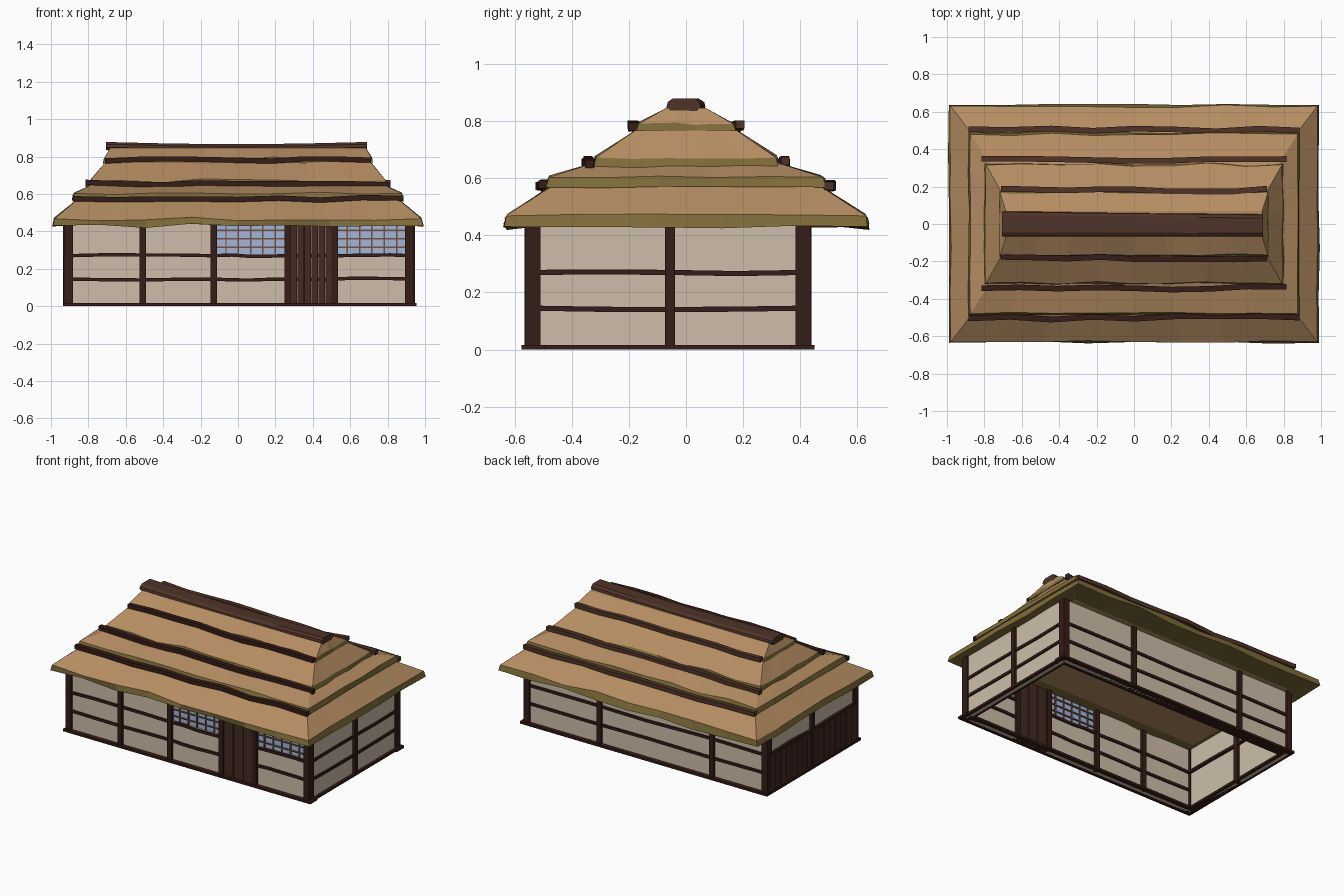
import bpy, random
from math import sin
from mathutils import Vector

if "Cube" in bpy.data.objects:
    bpy.data.objects.remove(bpy.data.objects["Cube"])

random.seed(4)

def mat(name, r, g, b):
    m = bpy.data.materials.new(name)
    m.diffuse_color = [(c / 255) ** 2.2 for c in (r, g, b)] + [1]
    m.use_nodes = True
    m.node_tree.nodes["Principled BSDF"].inputs["Base Color"].default_value = m.diffuse_color
    return m

THATCH = mat("thatch", 180, 140, 98)
EDGE = mat("thatch_edge", 126, 108, 60)
WOOD = mat("dark_wood", 56, 34, 29)
RIDGE = mat("ridge_wood", 80, 54, 44)
DOOR = mat("door_wood", 70, 46, 38)
PLASTER = mat("plaster", 204, 188, 168)
GLASS = mat("window_paper", 160, 180, 215)
LATTICE = mat("lattice_wood", 120, 80, 62)

def make(name, verts, faces, mats, idx=None):
    me = bpy.data.meshes.new(name)
    me.from_pydata(verts, [], faces)
    for m in mats:
        me.materials.append(m)
    for i, k in enumerate(idx or []):
        me.polygons[i].material_index = k
    ob = bpy.data.objects.new(name, me)
    bpy.context.collection.objects.link(ob)
    return ob

def beam(name, pts, w, h, m):
    """Rectangular beam through points; w is horizontal width, h is height."""
    pts = [Vector(p) for p in pts]
    side = (pts[-1] - pts[0]).cross(Vector((0, 0, 1))).normalized() * w / 2
    up = Vector((0, 0, h / 2))
    v, f = [], []
    for p in pts:
        v += [p - side - up, p + side - up, p + side + up, p - side + up]
    for i in range(len(pts) - 1):
        a = 4 * i
        f += [(a + k, a + (k + 1) % 4, a + 4 + (k + 1) % 4, a + 4 + k) for k in range(4)]
    n = len(v)
    return make(name, v, f + [(3, 2, 1, 0), (n - 4, n - 3, n - 2, n - 1)], [m])

def box(name, x0, x1, y0, y1, z0, z1, m):
    ym, zm = (y0 + y1) / 2, (z0 + z1) / 2
    return beam(name, [(x0, ym, zm), (x1, ym, zm)], y1 - y0, z1 - z0, m)

X0, X1, Y0, Y1, TOP = -0.905, 0.915, -0.535, 0.41, 0.455

# Plaster walls (front wall has openings for the door and two windows)
T = 0.012
box("back_wall", X0, X1, Y1 - T, Y1 + T, 0, TOP, PLASTER)
box("left_wall", X0 - T, X0 + T, Y0, Y1, 0, TOP, PLASTER)
box("right_wall", X1 - T, X1 + T, Y0, Y1, 0, TOP, PLASTER)
box("front_wall_left", X0, -0.13, Y0 - T, Y0 + T, 0, TOP, PLASTER)
for a, b in ((-0.13, 0.265), (0.517, X1)):
    box("front_wall_under_window", a, b, Y0 - T, Y0 + T, 0, 0.28, PLASTER)
    box("window_pane", a, b, Y0 - 0.005, Y0 + 0.005, 0.28, TOP, GLASS)
    for i in range(1, 6):
        x = a + (b - a) * i / 6
        box("window_lattice_upright", x - .004, x + .004, Y0 - .012, Y0 + .012, 0.28, TOP, LATTICE)
    for z in (0.315, 0.36, 0.405):
        box("window_lattice_bar", a, b, Y0 - .012, Y0 + .012, z - .004, z + .004, LATTICE)

# Plank door and plank cladding on the left side
for i in range(6):
    x = 0.28 + i * 0.0375
    d = 0.006 * (i % 2)
    box("door_plank", x, x + 0.036, Y0 - 0.018 - d, Y0 + 0.015 + d, 0, TOP, DOOR)
n = 16
for i in range(n):
    y = Y0 + (Y1 - Y0) * i / n
    d = 0.005 * (i % 2)
    box("side_plank", X0 - 0.022 - d, X0, y + 0.002, y + 0.057, 0.01, 0.26, DOOR)

# Posts
P = 0.022
for x in (X0, X1):
    for y in (Y0, Y1):
        box("corner_post", x - P, x + P, y - 0.026, y + 0.026, 0, TOP, WOOD)
    box("side_post", x - 0.03, x + 0.03, -0.074, -0.038, 0, TOP, WOOD)
for x in (-0.51, -0.13, 0.265, 0.517):
    box("front_post", x - 0.017, x + 0.017, Y0 - 0.03, Y0 + 0.03, 0, TOP, WOOD)
for x in (-0.5, 0.36):
    box("back_post", x - 0.017, x + 0.017, Y1 - 0.03, Y1 + 0.03, 0, TOP, WOOD)

# Horizontal rails, slightly wobbly, and ground sills
def rail(name, p, q, z, w=0.045, h=0.018):
    p, q = Vector(p), Vector(q)
    pts = []
    for i in range(5):
        c = p.lerp(q, i / 4)
        c.z = z + (random.uniform(-0.006, 0.006) if 0 < i < 4 else 0)
        pts.append(c)
    beam(name, pts, w, h, WOOD)

for z in (0.145, 0.27):
    for a, b in ((X0, -0.13), (-0.13, 0.265), (0.517, X1)):
        rail("front_rail", (a, Y0, 0), (b, Y0, 0), z)
    rail("back_rail", (X0, Y1, 0), (X1, Y1, 0), z)
    rail("right_rail", (X1, Y0, 0), (X1, Y1, 0), z)
rail("left_rail", (X0, Y0, 0), (X0, Y1, 0), 0.27, 0.06)
for y in (Y0, Y1):
    box("long_sill", X0 - 0.02, X1 + 0.04, y - 0.04, y + 0.04, 0, 0.016, WOOD)
for x in (X0, X1):
    box("short_sill", x - 0.03, x + 0.03, Y0 - 0.04, Y1 + 0.04, 0, 0.016, WOOD)

# Thatch roof: stacked tiers lofted from wavy rectangular rings
NX, NY = 8, 5

def ring(hx, hy, z, wz, wy):
    pts = []
    corners = [(-hx, -hy), (hx, -hy), (hx, hy), (-hx, hy)]
    for k, n in enumerate((NX, NY, NX, NY)):
        a, b = Vector(corners[k]), Vector(corners[(k + 1) % 4])
        out = Vector((b - a).yx).normalized()
        for i in range(n):
            p = a.lerp(b, i / n)
            j = 0
            if i:
                p += out * random.uniform(-wy, wy) * (0.5 if k % 2 else 1)
                j = random.uniform(-wz, wz) * (0.5 if k % 2 else 1)
            pts.append((p.x, p.y, z + j))
    return pts

def tier(name, rings, cap_bottom=False, cap_top=False):
    v, f, idx = [], [], []
    for r in rings:
        v += ring(*r)
    n = 2 * (NX + NY)
    for k in range(len(rings) - 1):
        for i in range(n):
            j = (i + 1) % n
            f.append((k * n + i, k * n + j, (k + 1) * n + j, (k + 1) * n + i))
            idx.append(0 if k == len(rings) - 2 else 1)
    if cap_bottom:
        v.append((0, 0, rings[0][2]))
        f += [(len(v) - 1, (i + 1) % n, i) for i in range(n)]
        idx += [0] * n
    if cap_top:
        f.append(tuple(range((len(rings) - 1) * n, len(rings) * n)))
        idx.append(0)
    make(name, v, f, [THATCH, EDGE], idx)

tier("roof_eave_tier", [(0.87, 0.46, 0.438, 0, 0), (0.99, 0.635, 0.43, .012, .008),
                        (0.98, 0.63, 0.468, .012, .008), (0.85, 0.46, 0.578, .004, .004)], cap_bottom=True)
tier("roof_lower_tier", [(0.84, 0.44, 0.575, 0, 0), (0.885, 0.49, 0.568, .006, .008),
                         (0.875, 0.48, 0.603, .008, .008), (0.76, 0.30, 0.66, .004, .004)])
tier("roof_middle_tier", [(0.73, 0.28, 0.65, 0, 0), (0.80, 0.325, 0.632, .006, .008),
                          (0.79, 0.315, 0.672, .010, .010), (0.70, 0.155, 0.782, .004, .004)])
tier("roof_upper_tier", [(0.68, 0.13, 0.77, 0, 0), (0.72, 0.175, 0.765, .005, .006),
                         (0.715, 0.165, 0.79, .008, .006), (0.685, 0.07, 0.845, 0, 0)], cap_top=True)

# Wobbly poles holding the thatch, front and back
for s in (-1, 1):
    for y, z, hx in ((0.5, 0.575, 0.885), (0.34, 0.657, 0.815), (0.178, 0.783, 0.71)):
        pts = [(-hx + 2 * hx * i / 8, s * (y + random.uniform(-.008, .012)),
                z + random.uniform(-.008, .006)) for i in range(9)]
        beam("thatch_pole", pts, 0.03, 0.028, RIDGE if s > 0 else WOOD)

# Ridge log: chamfered profile with a slight sag and sideways drift
prof = [(-.05, -.022), (.05, -.022), (.068, -.006), (.064, .01), (.045, .022), (-.045, .022), (-.064, .01), (-.068, -.006)]
v, f = [], []
for i in range(5):
    x = -0.705 + 1.395 * i / 4
    sag = -0.012 * sin(i / 4 * 3.1416)
    v += [(x, a * (1 - 0.03 * i) - 0.002 * i, 0.856 + b + sag) for a, b in prof]
    if i:
        o = 8 * (i - 1)
        f += [(o + k, o + 8 + k, o + 8 + (k + 1) % 8, o + (k + 1) % 8) for k in range(8)]
f += [tuple(range(8)), tuple(range(39, 31, -1))]
make("ridge_log", v, f, [RIDGE])
